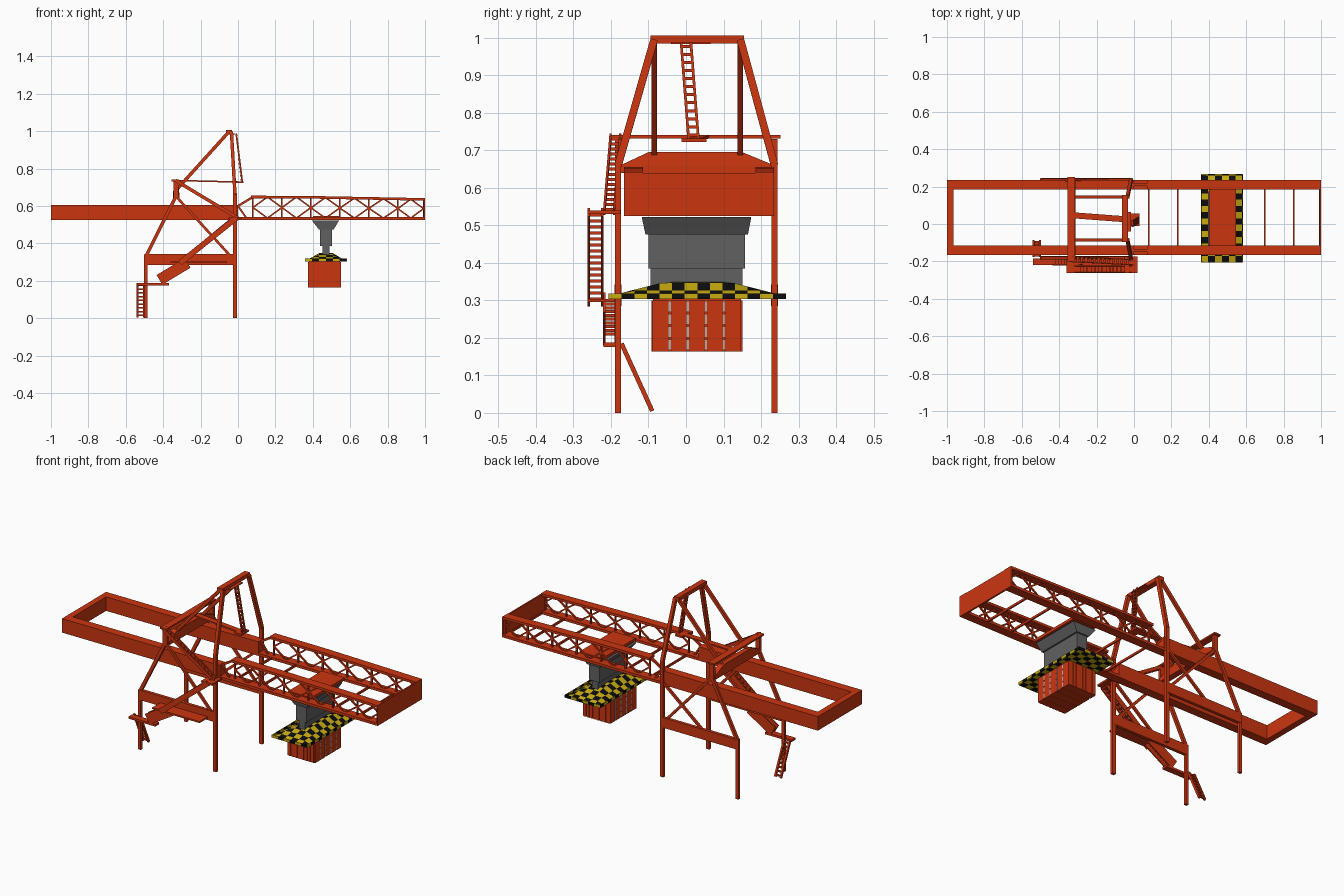
import bpy, bmesh
from mathutils import Vector, Matrix

cube = bpy.data.objects.get("Cube")
if cube:
    bpy.data.objects.remove(cube, do_unlink=True)


def material(name, rgb):
    m = bpy.data.materials.new(name)
    m.use_nodes = True
    m.diffuse_color = (*rgb, 1)
    m.node_tree.nodes["Principled BSDF"].inputs["Base Color"].default_value = (*rgb, 1)
    return m


RED = material("orange red paint", (0.6, 0.036, 0.005))
GREY = material("machinery grey", (0.12, 0.12, 0.12))
YELLOW = material("warning yellow", (0.6, 0.42, 0.006))
BLACK = material("warning black", (0.004, 0.004, 0.004))
PALE = material("pale grey strip", (0.45, 0.42, 0.4))

MID = 0.035            # centre line of the crane across y
NEAR, FAR = -0.181, 0.236   # leg planes


def finish(bm, name, *mats):
    bmesh.ops.recalc_face_normals(bm, faces=bm.faces)
    mesh = bpy.data.meshes.new(name)
    bm.to_mesh(mesh)
    bm.free()
    for m in mats:
        mesh.materials.append(m)
    ob = bpy.data.objects.new(name, mesh)
    bpy.context.collection.objects.link(ob)
    return ob


def box(bm, x0, x1, y0, y1, z0, z1):
    mat = Matrix.Translation(((x0 + x1) / 2, (y0 + y1) / 2, (z0 + z1) / 2))
    bmesh.ops.create_cube(bm, size=1, matrix=mat @ Matrix.Diagonal((x1 - x0, y1 - y0, z1 - z0, 1)))


def beam(bm, p, q, w, h):
    """Square bar from p to q: w across (mostly y), h in the other direction."""
    p, q = Vector(p), Vector(q)
    d = q - p
    ref = Vector((1, 0, 0)) if abs(d.y) > 0.8 * d.length else Vector((0, 1, 0))
    n = d.cross(ref).normalized()
    side = n.cross(d).normalized()
    rot = Matrix((d.normalized(), side, n)).transposed().to_4x4()
    bmesh.ops.create_cube(bm, size=1, matrix=Matrix.Translation((p + q) / 2) @ rot
                          @ Matrix.Diagonal((d.length, w, h, 1)))


def frustum(bm, z0, z1, low, high):
    """Tapered block; low and high are (x0, x1, y0, y1)."""
    rings = []
    for z, (a, b, c, d) in ((z0, low), (z1, high)):
        rings.append([bm.verts.new(v) for v in ((a, c, z), (b, c, z), (b, d, z), (a, d, z))])
    lo, hi = rings
    bm.faces.new(lo)
    bm.faces.new(hi)
    for i in range(4):
        j = (i + 1) % 4
        bm.faces.new((lo[i], lo[j], hi[j], hi[i]))


def flight(name, p, q, across, steps, rail, depth, tread):
    """Ladder or stair: two rails and evenly spaced treads."""
    bm = bmesh.new()
    p, q, across = Vector(p), Vector(q), Vector(across)
    for s in (-0.5, 0.5):
        beam(bm, p + across * s, q + across * s, rail, depth)
    for i in range(steps):
        c = p.lerp(q, (i + 0.5) / steps)
        beam(bm, c - across / 2, c + across / 2, tread, 0.008)
    return finish(bm, name, RED)


# Rear girder frame
bm = bmesh.new()
for y in (-0.14, 0.21):
    box(bm, -1, 0, y - 0.025, y + 0.025, 0.525, 0.605)
box(bm, -1, -0.965, -0.115, 0.185, 0.525, 0.605)
finish(bm, "rear_girder", RED)

# Front lattice boom
bm = bmesh.new()
BAYS = [0.08 + 0.155 * i for i in range(6)] + [0.992]


def chord_z(x):
    return 0.648 - 0.013 * max(0, x - 0.3) / 0.7


for y in (-0.14, 0.21):
    box(bm, 0, 1, y - 0.025, y + 0.025, 0.525, 0.54)
    beam(bm, (0.0, y, 0.6), (0.08, y, chord_z(0)), 0.012, 0.012)
    beam(bm, (0.0, y, 0.6), (0.045, y, 0.535), 0.01, 0.01)
    beam(bm, (0.07, y, 0.648), (0.4, y, chord_z(0.4)), 0.05, 0.014)
    beam(bm, (0.4, y, chord_z(0.4)), (1, y, chord_z(1)), 0.05, 0.014)
    for x in BAYS:
        beam(bm, (x, y, 0.53), (x, y, chord_z(x)), 0.008, 0.008)
    for a, b in zip(BAYS, BAYS[1:]):
        m = (a + b) / 2
        mid = (0.535 + chord_z(m)) / 2
        for x in (a, b):
            for z in (0.535, chord_z(m)):
                beam(bm, (x, y, mid), (m, y, z), 0.008, 0.008)
for x in BAYS:
    if abs(x - 0.47) > 0.1:
        beam(bm, (x, -0.12, 0.533), (x, 0.19, 0.533), 0.008, 0.012)
box(bm, 0.992, 1, -0.165, 0.235, 0.525, 0.64)
finish(bm, "front_boom", RED)

# Portal legs, side beams and braces
for name, y, inner in (("near", NEAR, -0.085), ("far", FAR, 0.145)):
    bm = bmesh.new()
    box(bm, -0.026, -0.006, y - 0.008, y + 0.008, 0, 0.67)
    beam(bm, (-0.016, y, 0.66), (-0.035, inner, 0.995), 0.02, 0.018)
    box(bm, -0.502, -0.484, y - 0.008, y + 0.008, 0, 0.34)
    beam(bm, (-0.493, y, 0.33), (-0.33, y, 0.655), 0.016, 0.018)
    box(bm, -0.345, -0.318, y - 0.008, y + 0.008, 0.64, 0.73)
    box(bm, -0.5, -0.01, y - 0.009, y + 0.009, 0.285, 0.342)
    beam(bm, (-0.33, y, 0.65), (-0.02, y, 0.31), 0.012, 0.014)
    beam(bm, (-0.3, y, 0.31), (-0.016, y, 0.545), 0.012, 0.014)
    beam(bm, (-0.05, inner, 0.995), (-0.33, inner, 0.685), 0.015, 0.018)
    finish(bm, name + "_portal_frame", RED)

# Tower head and tapered rear crossbeam
bm = bmesh.new()
box(bm, -0.065, -0.033, -0.095, 0.155, 0.984, 1.006)
finish(bm, "tower_head", RED)
bm = bmesh.new()
frustum(bm, 0.66, 0.695, (-0.348, -0.313, -0.175, 0.235), (-0.345, -0.316, -0.1, 0.15))
box(bm, -0.348, -0.313, -0.175, 0.235, 0.64, 0.66)
finish(bm, "rear_crossbeam", RED)

# Service walkways
bm = bmesh.new()
box(bm, -0.355, -0.315, -0.2, 0.252, 0.732, 0.741)
beam(bm, (-0.32, 0.046, 0.736), (0.0, 0.022, 0.728), 0.032, 0.008)
box(bm, -0.015, 0.03, -0.012, 0.055, 0.722, 0.732)
box(bm, -0.05, -0.015, -0.04, 0.065, 0.983, 0.988)
finish(bm, "upper_walkways", RED)

# Stair landings
bm = bmesh.new()
box(bm, -0.54, -0.37, -0.22, -0.185, 0.176, 0.188)
box(bm, -0.36, -0.06, -0.262, -0.188, 0.295, 0.304)
box(bm, -0.05, 0.02, -0.262, -0.175, 0.53, 0.54)
finish(bm, "stair_landings", RED)

# Ladders and stairs from ground to tower head
flight("ground_ladder", (-0.52, -0.09, 0.005), (-0.52, -0.172, 0.185), (0.035, 0, 0), 9, 0.012, 0.01, 0.01)
flight("lower_stair", (-0.42, -0.203, 0.205), (-0.27, -0.203, 0.295), (0, 0.03, 0), 9, 0.006, 0.06, 0.02)
flight("middle_stair", (-0.31, -0.241, 0.295), (-0.01, -0.241, 0.535), (0, 0.036, 0), 15, 0.007, 0.03, 0.018)
flight("upper_stair", (-0.0, -0.205, 0.535), (-0.335, -0.188, 0.737), (0, 0.026, 0), 15, 0.006, 0.018, 0.014)
flight("tower_ladder", (0.022, 0.02, 0.73), (-0.01, 0.0, 0.988), (0, 0.026, 0), 12, 0.007, 0.008, 0.012)

# Trolley
bm = bmesh.new()
box(bm, 0.4, 0.545, -0.117, 0.187, 0.53, 0.546)
finish(bm, "trolley_deck", RED)
bm = bmesh.new()
frustum(bm, 0.475, 0.522, (0.432, 0.512, -0.108, 0.165), (0.395, 0.54, -0.118, 0.174))
box(bm, 0.438, 0.503, -0.1, 0.157, 0.385, 0.475)
box(bm, 0.452, 0.49, -0.095, 0.151, 0.335, 0.385)
finish(bm, "hoist_body", GREY)

# Spreader: checkered hood, colours alternate tile by tile
bm = bmesh.new()
CX, COLS, ROWS = 0.47, 14, 6


def hood_point(u, v, top):
    x, y = CX + 0.11 * u, 0.03 + 0.235 * v
    slope = max(abs(u) - 0.3, (abs(v) - 0.35) * 0.9, 0)
    return x, y, (0.35 - 0.043 * min(slope / 0.65, 1)) if top else 0.304


for top in (True, False):
    grid = [[bm.verts.new(hood_point(2 * i / ROWS - 1, 2 * j / COLS - 1, top))
             for j in range(COLS + 1)] for i in range(ROWS + 1)]
    for i in range(ROWS):
        for j in range(COLS):
            f = bm.faces.new((grid[i][j], grid[i + 1][j], grid[i + 1][j + 1], grid[i][j + 1]))
            f.material_index = (i + j) % 2
# Rim around the hood, also alternating
for j in range(COLS):
    for x in (CX - 0.11, CX + 0.11):
        first = len(bm.faces)
        y = -0.205 + 0.47 * j / COLS
        box(bm, x - 0.003, x + 0.003, y, y + 0.47 / COLS, 0.303, 0.318)
        bm.faces.ensure_lookup_table()
        for f in bm.faces[first:]:
            f.material_index = j % 2
for i in range(ROWS):
    for y in (-0.203, 0.263):
        first = len(bm.faces)
        x = CX - 0.11 + 0.22 * i / ROWS
        box(bm, x, x + 0.22 / ROWS, y - 0.003, y + 0.003, 0.303, 0.318)
        bm.faces.ensure_lookup_table()
        for f in bm.faces[first:]:
            f.material_index = i % 2
finish(bm, "spreader_hood", YELLOW, BLACK)

# Load box with ribs and pale vertical strips
bm = bmesh.new()
box(bm, 0.38, 0.546, -0.088, 0.146, 0.165, 0.304)
for i in range(8):
    x = 0.38 + 0.166 * (i + 0.5) / 8
    box(bm, x - 0.007, x + 0.007, -0.092, 0.15, 0.163, 0.3)
for i in range(5):
    y = -0.092 + 0.0484 * i
    box(bm, 0.375, 0.551, y + 0.003, y + 0.0454, 0.163, 0.3)
finish(bm, "load_box", RED)
bm = bmesh.new()
for i in range(1, 5):
    y = -0.092 + 0.0484 * i
    for x in (0.377, 0.549):
        for k in range(4):
            z = 0.167 + 0.034 * k
            box(bm, x - 0.003, x + 0.003, y - 0.003, y + 0.003, z, z + 0.029)
finish(bm, "load_box_strips", PALE)
